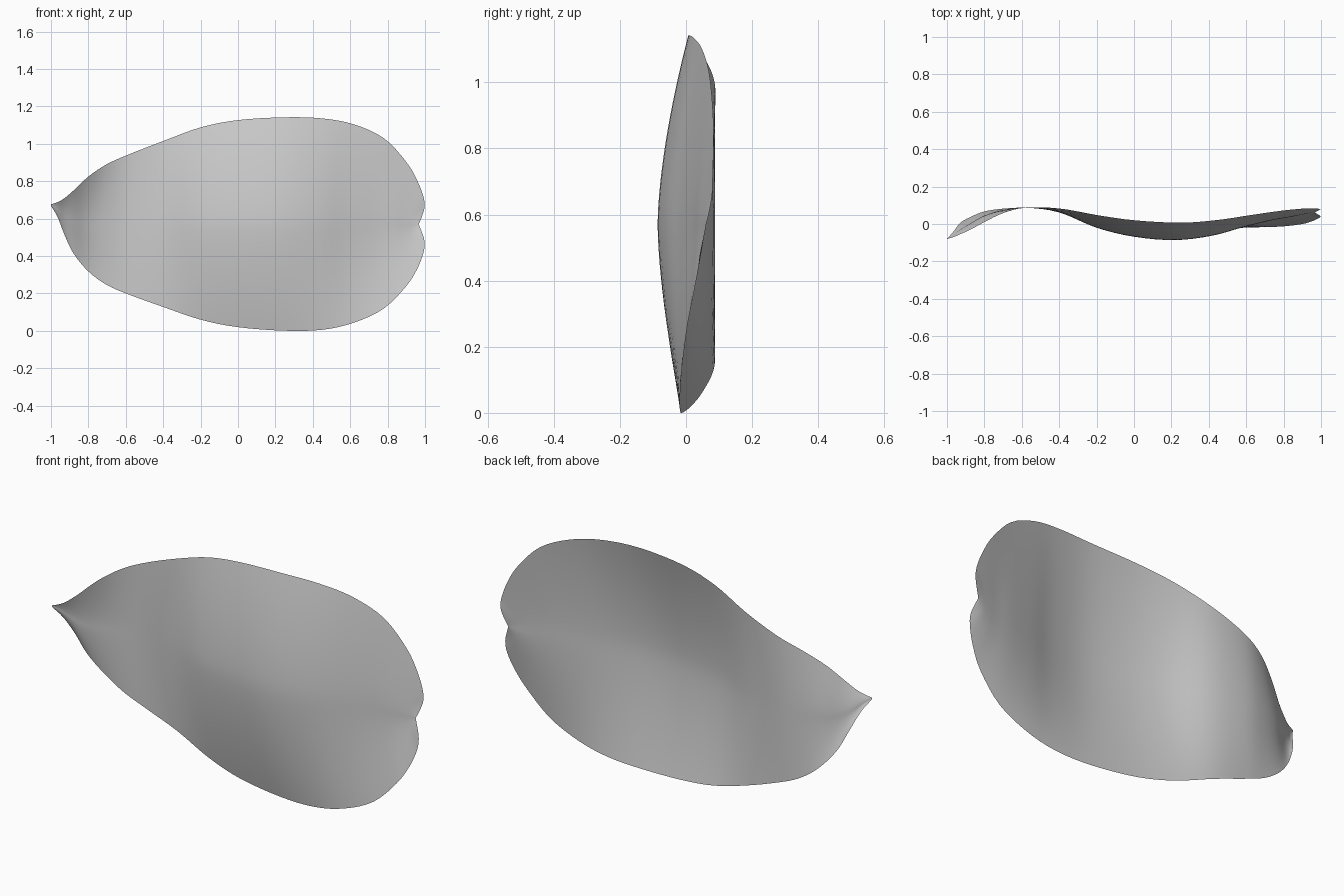
import bpy, bmesh

# Ribs from tip to notch: rim x, top z, top y, bottom z, bottom y, middle x, middle y
RIBS = [
    (-1.00, .677, -.080, .668, -.080, -1.00, -.080),
    (-.965, .688, -.070, .610, -.040, -.965, -.058),
    (-.93, .708, -.055, .520, .005, -.93, -.030),
    (-.88, .750, -.033, .415, .035, -.88, .000),
    (-.80, .825, .010, .318, .067, -.80, .045),
    (-.70, .892, .058, .245, .082, -.70, .075),
    (-.58, .945, .087, .193, .088, -.58, .087),
    (-.40, 1.015, .083, .128, .083, -.40, .062),
    (-.20, 1.088, .048, .060, .048, -.20, -.020),
    (.00, 1.127, .020, .020, .015, .00, -.068),
    (.25, 1.142, .007, .001, -.010, .22, -.086),
    (.45, 1.136, .022, .006, -.018, .42, -.062),
    (.62, 1.104, .047, .044, -.018, .58, -.018),
    (.78, 1.030, .070, .120, -.014, .73, .018),
    (.90, .903, .082, .240, .000, .83, .036),
    (.96, .800, .083, .335, .018, .88, .046),
    (.992, .715, .081, .420, .034, .92, .054),
    (.997, .660, .079, .480, .042, .942, .058),
    (.982, .608, .070, .530, .052, .957, .060),
    (.966, .570, .061, .570, .061, .966, .061),
]
STEPS, HALF = 4, 14


def smooth_ribs(ribs):
    """Catmull-Rom interpolation between the ribs."""
    out = []
    n = len(ribs)
    for i in range(n - 1):
        quad = [ribs[max(0, min(n - 1, i + k))] for k in (-1, 0, 1, 2)]
        for s in range(STEPS):
            t = s / STEPS
            out.append([.5 * (2 * b + (c - a) * t + (2 * a - 5 * b + 4 * c - d) * t ** 2
                              + (3 * b - a - 3 * c + d) * t ** 3)
                        for a, b, c, d in zip(*quad)])
    return out + [list(ribs[-1])]


# Cupped sheet stretched over the ribs
bm = bmesh.new()
rows = []
for x, zt, yt, zb, yb, xc, yc in smooth_ribs(RIBS):
    row = []
    for j in range(-HALF, HALF + 1):
        v = j / HALF
        rim_y = yt if v > 0 else yb
        row.append(bm.verts.new((xc + (x - xc) * v * v,
                                 yc + (rim_y - yc) * abs(v) ** 1.6,
                                 (zt + zb) / 2 + (zt - zb) / 2 * v)))
    rows.append(row)
for a, b in zip(rows, rows[1:]):
    for j in range(2 * HALF):
        bm.faces.new((a[j], b[j], b[j + 1], a[j + 1]))
bmesh.ops.remove_doubles(bm, verts=bm.verts, dist=1e-5)
for f in bm.faces:
    f.smooth = True

mesh = bpy.data.meshes.new("petal")
bm.to_mesh(mesh)
bm.free()
petal = bpy.data.objects.new("petal", mesh)
bpy.context.collection.objects.link(petal)
